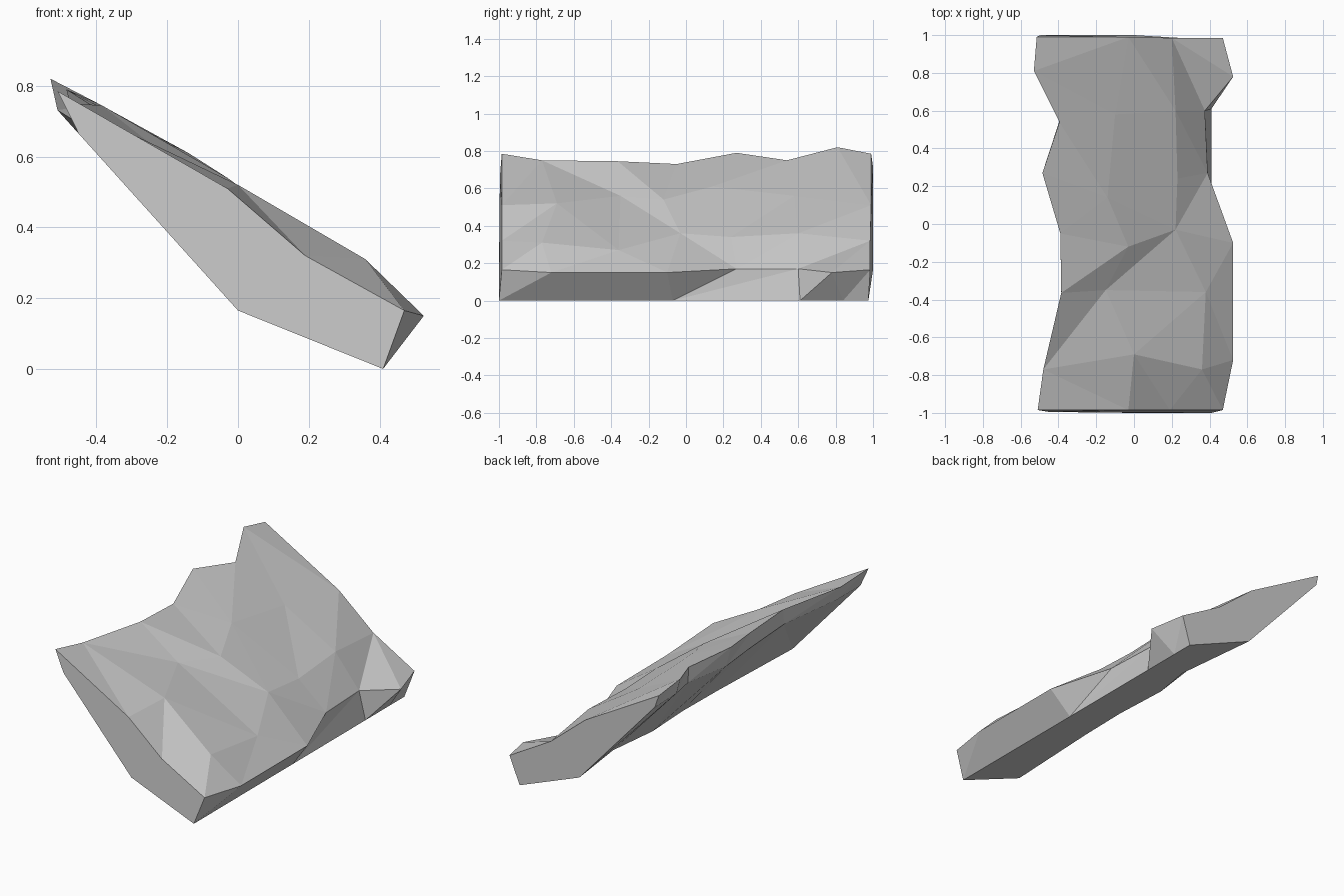
import bpy
import bmesh

# Remove the default cube
default_cube = bpy.data.objects.get("Cube")
if default_cube:
    bpy.data.objects.remove(default_cube, do_unlink=True)


def make_material(name, linear_color):
    material = bpy.data.materials.new(name)
    material.use_nodes = True
    material.diffuse_color = linear_color
    shader = material.node_tree.nodes["Principled BSDF"]
    shader.inputs["Base Color"].default_value = linear_color
    shader.inputs["Roughness"].default_value = 0.9
    return material


def bridge(bm, first, second, steps):
    """Fill between two ridges with triangles; 'a' advances first, 'b' second."""
    i = j = 0
    for step in steps:
        if step == "a":
            bm.faces.new((first[i], second[j], first[i + 1]))
            i += 1
        else:
            bm.faces.new((first[i], second[j], second[j + 1]))
            j += 1


# Ridge lines of the slab, each running from front to back
high_rim = [(-.51, -.985, .785), (-.48, -.77, .75), (-.385, -.365, .745), (-.39, -.05, .73),
            (-.485, .27, .79), (-.395, .54, .75), (-.53, .81, .82), (-.515, .99, .785)]
upper_ridge = [(-.03, -.985, .51), (0, -.69, .52), (-.15, -.35, .56), (-.03, -.12, .54),
               (-.14, .14, .61), (-.1, .58, .56), (-.03, .99, .51)]
lower_ridge = [(.19, -.985, .32), (.36, -.77, .31), (.38, -.36, .27), (.22, -.03, .36),
               (.23, .24, .34), (.22, .6, .36), (.2, .985, .32)]
low_rim = [(.47, -.985, .165), (.525, -.72, .15), (.525, -.1, .15), (.39, .27, .17),
           (.375, .6, .17), (.525, .78, .15), (.47, .985, .165)]
ground_edge = [(.41, y, 0) for y in (-1, -.07, .61, .84, .975)]

# The keel wanders sideways along the sloping underside
keel = [(x, y, .165 - .4 * x) for x, y in
        ((0, -1), (.05, -.365), (.06, -.05), (.03, .27), (.1, .54), (0, 1))]

# Wide parts of the high rim overhang the steep underside, notches drop straight
under_rim = []
for (x, y, z), inset in zip(high_rim, (.06, .03, 0, 0, .03, 0, .02, .02)):
    under_x = x + inset
    under_rim.append((under_x, y * 1.01, .165 - 1.11 * under_x if inset else z - .09))

# Build the slab as a closed loop of ridges
bm = bmesh.new()
ridges = [[bm.verts.new(point) for point in line] for line in
          (high_rim, upper_ridge, lower_ridge, low_rim, ground_edge, keel, under_rim)]
patterns = ["abbababaababa",                # high rim to upper ridge
            "abbabaababab",                 # upper to lower ridge
            "abababaababb",                 # lower ridge to low rim
            "aabaababab",                   # low rim to ground edge
            "babbbaaba",                    # ground edge to keel
            "bbababababab",                 # keel to under rim
            "ab" * (len(high_rim) - 1)]     # under rim to high rim
for index, steps in enumerate(patterns):
    bridge(bm, ridges[index], ridges[(index + 1) % len(ridges)], steps)

# Front and back end faces
for end in (0, -1):
    bm.faces.new([ridge[end] for ridge in ridges])
bmesh.ops.recalc_face_normals(bm, faces=bm.faces[:])

mesh = bpy.data.meshes.new("rock_slab")
bm.to_mesh(mesh)
bm.free()
rock_slab = bpy.data.objects.new("rock_slab", mesh)
bpy.context.collection.objects.link(rock_slab)
mesh.materials.append(make_material("stone_grey", (.58, .58, .58, 1)))
